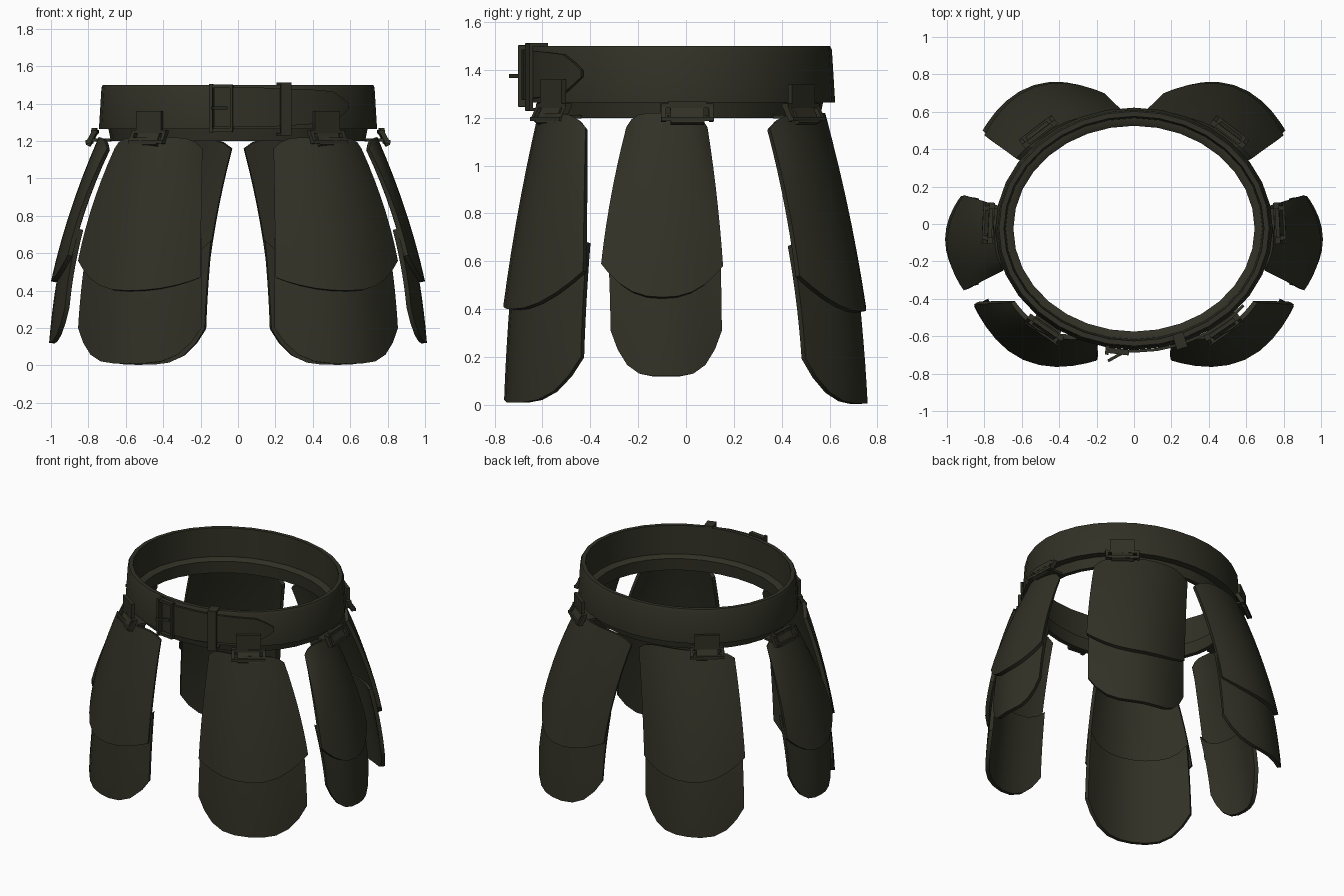
import bpy, bmesh, math
from mathutils import Vector, Matrix

if "Cube" in bpy.data.objects:
    bpy.data.objects.remove(bpy.data.objects["Cube"])

mat = bpy.data.materials.new("dark_olive_leather")
mat.diffuse_color = (0.03, 0.03, 0.019, 1)
mat.use_nodes = True
mat.node_tree.nodes["Principled BSDF"].inputs["Base Color"].default_value = mat.diffuse_color

RX, RY, CY = 0.73, 0.635, -0.025      # belt ellipse


def finish(name, bm, angle=35):
    bmesh.ops.recalc_face_normals(bm, faces=bm.faces)
    me = bpy.data.meshes.new(name)
    bm.to_mesh(me)
    bm.free()
    me.materials.append(mat)
    ob = bpy.data.objects.new(name, me)
    bpy.context.collection.objects.link(ob)
    bpy.ops.object.select_all(action='DESELECT')
    ob.select_set(True)
    bpy.context.view_layer.objects.active = ob
    bpy.ops.object.shade_smooth_by_angle(angle=math.radians(angle))
    return ob


def on_belt(a, out=0.0):
    """Point on the belt ellipse, a = 0 at the front."""
    return Vector(((RX + out) * math.sin(a), CY - (RY + out) * math.cos(a), 0))


def angle_at(x):
    return math.asin(x / RX)


def ring(name, profile, n=32):
    """Sweep a closed (offset, z) profile round the belt ellipse."""
    bm = bmesh.new()
    loops = []
    for i in range(n):
        a = 2 * math.pi * i / n
        loops.append([bm.verts.new(on_belt(a, o) + Vector((0, 0, z))) for o, z in profile])
    m = len(profile)
    for i in range(n):
        p, q = loops[i], loops[(i + 1) % n]
        for j in range(m):
            bm.faces.new((p[j], q[j], q[(j + 1) % m], p[(j + 1) % m]))
    return finish(name, bm)


def arc_strap(name, stations, out, thick=0.016):
    """Curved strap; each station is (x, low z, high z) on the belt front."""
    bm = bmesh.new()
    secs = []
    for x, lo, hi in stations:
        a = angle_at(x)
        secs.append([bm.verts.new(on_belt(a, o) + Vector((0, 0, z)))
                     for o, z in ((out, lo), (out + thick, lo), (out + thick, hi), (out, hi))])
    for p, q in zip(secs, secs[1:]):
        for j in range(4):
            bm.faces.new((p[j], q[j], q[(j + 1) % 4], p[(j + 1) % 4]))
    bm.faces.new(secs[0])
    bm.faces.new(secs[-1])
    return finish(name, bm)


def boxes(name, frame, parts):
    """Join boxes given as (centre, size, tilt) in a local frame; local -y is outward."""
    bm = bmesh.new()
    for c, s, tilt in parts:
        M = frame @ Matrix.Translation(c) @ Matrix.Rotation(tilt, 4, 'X') @ Matrix.Diagonal((*s, 1))
        bmesh.ops.create_cube(bm, size=1, matrix=M)
    return finish(name, bm)


def plate(name, side, top, bot, bows, z_top, z_bot, drop, lift, bulge=0.4, thick=0.026):
    """Bowed armour plate between a top and a bottom chord.
    drop: corner drop at the top; lift: corner lift at the bottom (first end, last end, power)."""
    nu, nv = 10, 7
    bm = bmesh.new()
    grid = []
    for r in range(nv + 1):
        t = r / nv
        e = (1 + bulge) * t - bulge * t * t
        A = Vector(top[0]).lerp(Vector(bot[0]), e)
        B = Vector(top[1]).lerp(Vector(bot[1]), e)
        d = (B - A).normalized()
        n = Vector((d.y, -d.x))
        mid = (A + B) / 2
        if n.dot(mid) < 0:
            n = -n
        bow = bows[0] + (bows[1] - bows[0]) * t
        row = []
        for c in range(nu + 1):
            s = math.sin((2 * c / nu - 1) * math.pi / 2) * 0.5 + (c / nu - 0.5)
            p = mid + (B - A) * s / 2 + n * bow * (1 - s * s)
            zt = z_top - drop * abs(s) ** 6
            zb = z_bot + lift[0 if s < 0 else 1] * abs(s) ** lift[2]
            row.append(bm.verts.new((side * p.x, p.y, zt + (zb - zt) * t)))
        grid.append(row)
    for r in range(nv):
        for c in range(nu):
            f = (grid[r][c], grid[r][c + 1], grid[r + 1][c + 1], grid[r + 1][c])
            bm.faces.new(f)
    bmesh.ops.recalc_face_normals(bm, faces=bm.faces)
    bm.normal_update()
    # face normals point outward from the belt before thickening
    f = grid[3][5].link_faces[0]
    c = f.calc_center_median()
    if f.normal.x * c.x + f.normal.y * c.y < 0:
        bmesh.ops.reverse_faces(bm, faces=bm.faces)
    bm.normal_update()
    inner = {v: bm.verts.new(v.co - v.normal * thick) for v in list(bm.verts)}
    rim = [tuple(e.verts) for e in bm.edges if e.is_boundary]
    for f in list(bm.faces):
        bm.faces.new([inner[v] for v in reversed(f.verts)])
    for a, b in rim:
        bm.faces.new((a, b, inner[b], inner[a]))
    return finish(name, bm)


# belt and its inner lining
ring("belt", [(0.012, 1.265), (0.012, 1.29), (0.0, 1.485), (-0.008, 1.5),
              (-0.035, 1.5), (-0.045, 1.265)])
ring("belt_lining", [(-0.05, 1.2), (-0.03, 1.3), (-0.06, 1.3), (-0.085, 1.285), (-0.08, 1.2)])

# overlapping belt end with pointed tip
arc_strap("belt_end", [(-0.12, 1.275, 1.485), (0.0, 1.275, 1.485), (0.12, 1.275, 1.485),
                       (0.24, 1.28, 1.48), (0.38, 1.29, 1.475), (0.49, 1.3, 1.465),
                       (0.54, 1.34, 1.43), (0.57, 1.37, 1.4)], 0.012)


# belt buckle, prong and keeper loop
def belt_frame(a, z, out=0.0):
    return Matrix.Translation(on_belt(a, out) + Vector((0, 0, z))) @ Matrix.Rotation(
        math.atan2(math.sin(a) / RX, math.cos(a) / RY), 4, 'Z')


boxes("belt_buckle", belt_frame(angle_at(-0.1), 1.375, 0.025), [
    ((-0.04, 0, 0), (0.02, 0.05, 0.26), 0), ((0.07, 0, 0), (0.014, 0.03, 0.24), 0),
    ((0.015, 0, 0.118), (0.12, 0.03, 0.02), 0), ((0.015, 0, -0.118), (0.12, 0.03, 0.02), 0)])
prong = belt_frame(angle_at(-0.085), 1.375, 0.05) @ Matrix.Rotation(math.radians(35), 4, 'Z')
boxes("buckle_prong", prong, [((-0.01, 0, 0), (0.09, 0.016, 0.016), 0)])
boxes("keeper_loop", belt_frame(angle_at(0.245), 1.37, 0.01), [
    ((0, -0.025, 0), (0.06, 0.016, 0.28), 0), ((0, 0.01, 0.135), (0.06, 0.08, 0.014), 0),
    ((0, 0.01, -0.135), (0.06, 0.08, 0.014), 0)])

# armour plates: name, upper chords, lower chords, bows, heights, lifts
front = dict(top=((0.19, -0.6), (0.66, -0.42)), bot=((0.2, -0.73), (0.855, -0.43)),
             low=((0.195, -0.725), (0.855, -0.44)), bows=(0.09, 0.16), edge=0.4, end=0.01,
             lift=(0.07, 0.16))
side_ = dict(top=((0.7, -0.25), (0.7, 0.09)), bot=((0.91, -0.355), (0.91, 0.155)),
             low=((0.925, -0.315), (0.925, 0.15)), bows=(0.045, 0.09), edge=0.45, end=0.12,
             lift=(0.14, 0.13))
back = dict(top=((0.03, 0.575), (0.63, 0.35)), bot=((0.16, 0.7), (0.8, 0.475)),
            low=((0.17, 0.7), (0.81, 0.5)), bows=(0.09, 0.155), edge=0.39, end=0.005,
            lift=(0.08, 0.15))

for side, tag in ((1, "right"), (-1, "left")):
    for pos, d in (("front", front), ("side", side_), ("back", back)):
        plate(f"{pos}_{tag}_upper_plate", side, d["top"], d["bot"], d["bows"],
              1.22, d["edge"], 0.06, (*d["lift"], 2.5))
        # lower plate tucks under the upper one
        shrink = 0.965
        start = []
        for p, q in zip(d["bot"], d["top"]):
            v = Vector(p).lerp(Vector(q), 0.13) * shrink
            start.append(v)
        plate(f"{pos}_{tag}_lower_plate", side, start, d["low"],
              (d["bows"][1] - 0.01, d["bows"][1] - 0.005), d["edge"] + 0.2, d["end"],
              -0.08, (0.19, 0.19, 4), 0.5)

    # hanger clips joining the plates to the belt
    for pos, a, top in (("front", angle_at(0.45), 1.36), ("side", math.radians(92.5), 1.27),
                        ("back", math.pi - angle_at(0.48), 1.34)):
        fr = belt_frame(side * a, 0, 0.02)
        h = top - 1.24
        boxes(f"{pos}_{tag}_hanger_strap", fr, [
            ((0, -0.018, 1.24 + h / 2), (0.16, 0.022, h), 0),
            ((0, -0.03, 1.215), (0.14, 0.022, 0.09), -0.5)])
        boxes(f"{pos}_{tag}_hanger_buckle", fr, [
            ((0, -0.045, 1.195), (0.22, 0.03, 0.018), 0),
            ((0, -0.015, 1.25), (0.22, 0.03, 0.018), 0),
            ((-0.1, -0.03, 1.22), (0.02, 0.025, 0.07), -0.5),
            ((0.1, -0.03, 1.22), (0.02, 0.025, 0.07), -0.5),
            ((0, 0.02, 1.205), (0.16, 0.1, 0.015), 0)])
